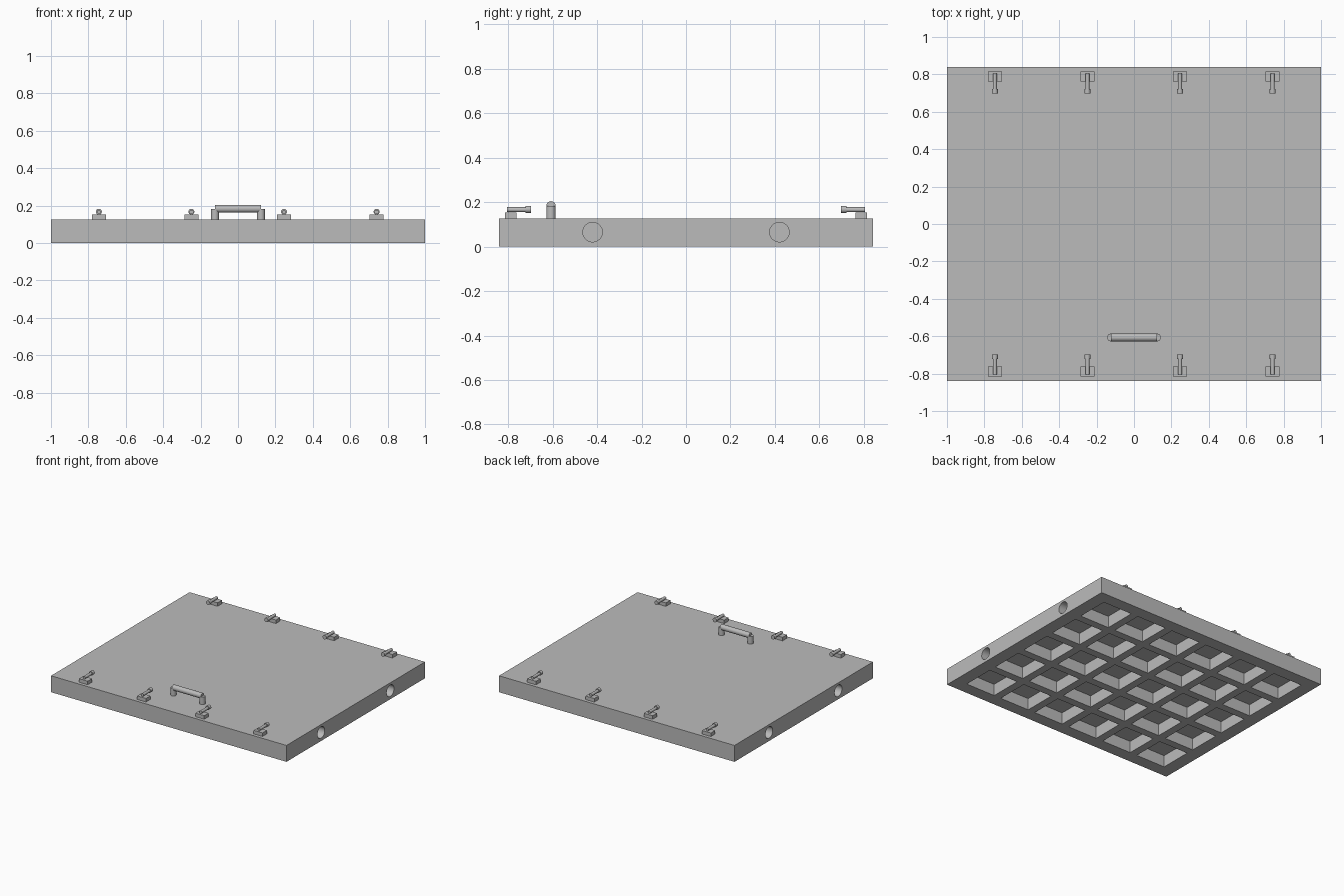
import bpy
import math
from mathutils import Vector

cube = bpy.data.objects.get("Cube")
if cube:
    bpy.data.objects.remove(cube, do_unlink=True)

grey = bpy.data.materials.new("plain grey")
grey.use_nodes = True
grey.diffuse_color = (0.5, 0.5, 0.5, 1)
grey.node_tree.nodes["Principled BSDF"].inputs["Base Color"].default_value = (0.5, 0.5, 0.5, 1)


def finish(obj, name):
    obj.name = name
    obj.data.name = name
    obj.data.materials.clear()
    obj.data.materials.append(grey)
    return obj


def box(name, center, size):
    bpy.ops.mesh.primitive_cube_add(size=1, location=center)
    obj = bpy.context.object
    obj.scale = size
    bpy.ops.object.transform_apply(location=False, rotation=False, scale=True)
    return finish(obj, name)


def rod(name, start, end, radius, sides=32):
    start, end = Vector(start), Vector(end)
    axis = end - start
    bpy.ops.mesh.primitive_cylinder_add(
        vertices=sides, radius=radius, depth=axis.length, location=(start + end) / 2,
        rotation=axis.to_track_quat('Z', 'Y').to_euler())
    bpy.ops.object.shade_smooth_by_angle(angle=math.radians(30))
    return finish(bpy.context.object, name)


TOP = 0.126
PITCH, POCKET, DEPTH = 0.31, 0.25, 0.09

# Base plate
plate = box("base_plate", (0, 0, TOP / 2), (2, 1.68, TOP))

# Cutters: grid of square pockets underneath and blind round holes in the ends
cutters = []
for i in range(6):
    for j in range(5):
        center = ((i - 2.5) * PITCH, (j - 2) * PITCH, 0)
        cutters.append(box("pocket_cutter", center, (POCKET, POCKET, 2 * DEPTH)))
for sx in (-1, 1):
    for sy in (-1, 1):
        cutters.append(rod("hole_cutter", (sx * 0.94, sy * 0.42, 0.065),
                           (sx * 1.1, sy * 0.42, 0.065), 0.044, 48))

bpy.ops.object.select_all(action='DESELECT')
for c in cutters:
    c.select_set(True)
bpy.context.view_layer.objects.active = cutters[0]
bpy.ops.object.join()
cutter = bpy.context.object
cutter.hide_render = True

cut = plate.modifiers.new("cut", 'BOOLEAN')
cut.operation = 'DIFFERENCE'
cut.solver = 'EXACT'
cut.object = cutter
bpy.ops.object.select_all(action='DESELECT')
plate.select_set(True)
bpy.context.view_layer.objects.active = plate
bpy.ops.object.modifier_apply(modifier="cut")
bpy.data.objects.remove(cutter, do_unlink=True)
bpy.ops.object.shade_smooth_by_angle(angle=math.radians(30))

# Carry handle: two posts and a bar
for side, name in ((-1, "right"), (1, "left")):
    x = side * 0.123
    rod(f"handle_post_{name}", (x, -0.607, TOP - 0.005), (x, -0.607, 0.183), 0.021)
rod("handle_bar", (-0.123, -0.607, 0.183), (0.123, -0.607, 0.183), 0.021)

# Latches along the front and back edges: block, pin and knob
for side, name in ((-1, "front"), (1, "back")):
    for k in range(4):
        x = -0.744 + k * 0.495
        tag = f"{name}_{k + 1}"
        box(f"latch_block_{tag}", (x, side * 0.788, 0.138), (0.075, 0.053, 0.03))
        rod(f"latch_pin_{tag}", (x, side * 0.71, 0.166), (x, side * 0.804, 0.166), 0.011, 24)
        rod(f"latch_knob_{tag}", (x, side * 0.698, 0.167), (x, side * 0.722, 0.167), 0.016, 24)
